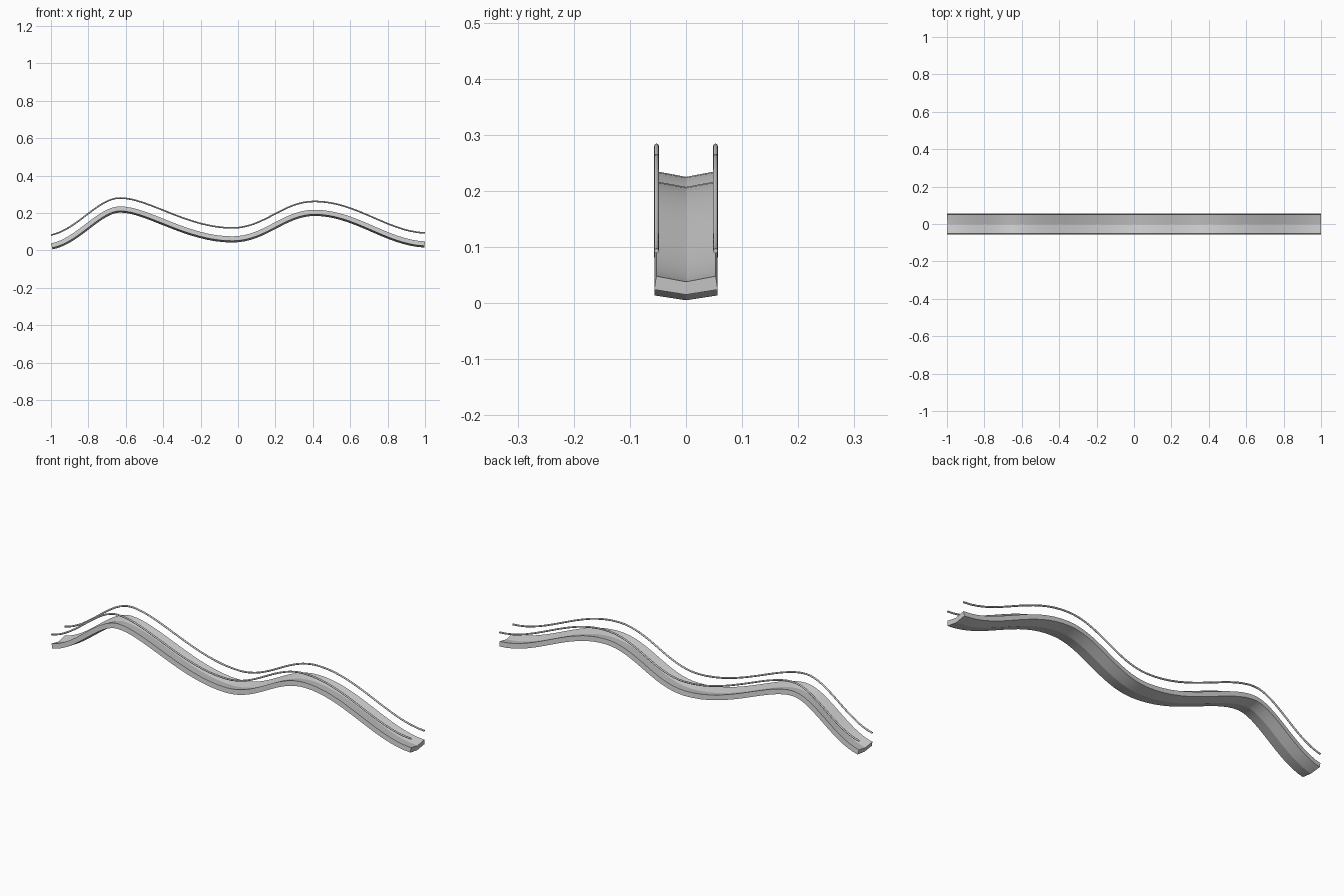
import bpy, bmesh, math
from mathutils import Vector
from mathutils.geometry import interpolate_bezier

if "Cube" in bpy.data.objects:
    bpy.data.objects.remove(bpy.data.objects["Cube"])

# Wave path of the deck's upper edge: x, z, slope, handle left, handle right
KNOTS = [(-1.0, 0.037, 0.2, 0.12, 0.14),
         (-0.63, 0.235, 0.0, 0.12, 0.15),
         (-0.03, 0.075, 0.0, 0.24, 0.17),
         (0.41, 0.217, 0.0, 0.17, 0.22),
         (1.0, 0.048, -0.04, 0.20, 0.2)]
STEPS = 17


def wave_path(lift=0.0):
    pts = []
    for a, b in zip(KNOTS, KNOTS[1:]):
        p0, p3 = Vector((a[0], 0, a[1] + lift)), Vector((b[0], 0, b[1] + lift))
        p1 = p0 + Vector((1, 0, a[2])) * a[4]
        p2 = p3 - Vector((1, 0, b[2])) * b[3]
        seg = interpolate_bezier(p0, p1, p2, p3, STEPS)
        pts += seg if not pts else seg[1:]
    return pts


def sweep(name, path, profile, angle):
    """Sweep a closed (y, normal) profile along a path in the xz plane."""
    bm = bmesh.new()
    rings = []
    for i, p in enumerate(path):
        t = (path[min(i + 1, len(path) - 1)] - path[max(i - 1, 0)]).normalized()
        n = Vector((-t.z, 0, t.x))
        rings.append([bm.verts.new(p + n * h + Vector((0, y, 0))) for y, h in profile])
    k = len(profile)
    for r, s in zip(rings, rings[1:]):
        for j in range(k):
            bm.faces.new((r[j], r[(j + 1) % k], s[(j + 1) % k], s[j]))
    bm.faces.new(rings[0])
    bm.faces.new(rings[-1])
    bmesh.ops.recalc_face_normals(bm, faces=bm.faces)
    me = bpy.data.meshes.new(name)
    bm.to_mesh(me)
    bm.free()
    ob = bpy.data.objects.new(name, me)
    bpy.context.collection.objects.link(ob)
    bpy.ops.object.select_all(action='DESELECT')
    ob.select_set(True)
    bpy.context.view_layer.objects.active = ob
    bpy.ops.object.shade_smooth_by_angle(angle=math.radians(angle))
    return ob


# Deck with a shallow V section
deck = [(-0.053, 0), (0, -0.010), (0.053, 0),
        (0.0565, -0.024), (0, -0.033), (-0.0565, -0.024)]
sweep("deck", wave_path(), deck, 18)

# Round handrails floating above both deck edges
R = 0.0042
for side, label in ((-1, "front"), (1, "back")):
    ring = [(side * 0.0525 + R * math.cos(a * math.tau / 12), R * math.sin(a * math.tau / 12))
            for a in range(12)]
    sweep(label + "_handrail", wave_path(0.045), ring, 40)
